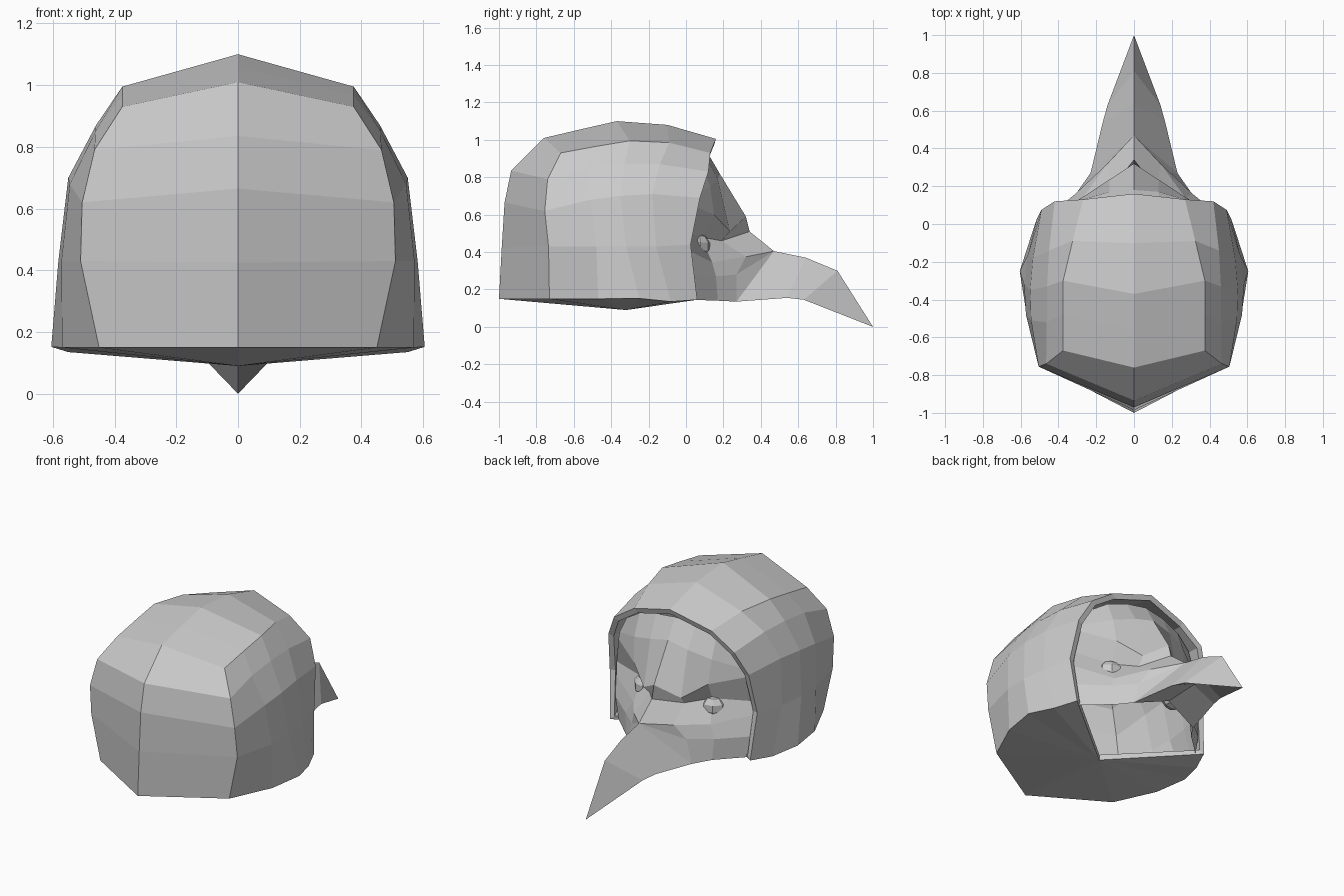
import bpy, bmesh
from mathutils import Vector

if "Cube" in bpy.data.objects:
    bpy.data.objects.remove(bpy.data.objects["Cube"])


def make_half(name, build, thickness=0):
    """Build the +x half with build(bm), then mirror it (and thicken it)."""
    bm = bmesh.new()
    build(bm)
    bmesh.ops.remove_doubles(bm, verts=bm.verts, dist=0.0005)
    bmesh.ops.recalc_face_normals(bm, faces=bm.faces)
    # make normals point away from the middle of the head
    mid = Vector((0, -0.3, 0.45))
    if sum((f.calc_center_median() - mid).dot(f.normal) * f.calc_area() for f in bm.faces) < 0:
        bmesh.ops.reverse_faces(bm, faces=bm.faces)
    me = bpy.data.meshes.new(name)
    bm.to_mesh(me)
    bm.free()
    ob = bpy.data.objects.new(name, me)
    bpy.context.collection.objects.link(ob)
    m = ob.modifiers.new("mirror", 'MIRROR')
    m.use_clip = True
    m.merge_threshold = 0.001
    if thickness:
        s = ob.modifiers.new("shell", 'SOLIDIFY')
        s.thickness = thickness
        s.offset = -1
    return ob


def skin(bm, rows):
    """Bridge neighbouring rows of points with quads."""
    vs = [[bm.verts.new(p) for p in r] for r in rows]
    for a, b in zip(vs, vs[1:]):
        for i in range(len(a) - 1):
            bm.faces.new((a[i], a[i + 1], b[i + 1], b[i]))


# Hood side: rows go up, columns go from the back corner to the front rim
side = [
    [(.45, -.73, .15), (.57, -.47, .15), (.605, -.25, .152), (.55, -.08, .135), (.49, .06, .145)],
    [(.51, -.735, .43), (.572, -.48, .43), (.582, -.32, .43), (.56, -.16, .43), (.515, .025, .44)],
    [(.505, -.755, .62), (.545, -.51, .68), (.55, -.35, .70), (.535, -.18, .71), (.49, .075, .69)],
    [(.465, -.74, .79), (.462, -.52, .85), (.46, -.33, .87), (.45, -.14, .87), (.42, .12, .83)],
    [(.375, -.67, .93), (.375, -.48, .965), (.375, -.30, .995), (.325, -.09, .985), (.27, .13, .93)],
]
# Hood centre line, from the nape over the crown to the front rim
spine = [(0, y, z) for y, z in [(-1, .15), (-.985, .425), (-.97, .665), (-.935, .835), (-.76, 1.01),
                                (-.56, 1.057), (-.37, 1.10), (-.10, 1.08), (.16, 1.005)]]


def hood(bm):
    skin(bm, side)
    skin(bm, [spine, [r[0] for r in side] + side[4][1:]])
    # underside fan, left open below the face
    base = [spine[0]] + side[0]
    for a, b in zip(base, base[1:]):
        bm.faces.new([bm.verts.new(p) for p in (a, b, (0, -.32, .09))])


make_half("hood", hood, 0.035)

# Face rows: forehead, brow, eye hollow, cheek, from the middle outwards
face_rows = [
    [(0, .11, .94), (.14, .10, .92), (.27, .08, .88), (.38, .05, .81)],
    [(0, .18, .82), (.13, .17, .79), (.27, .13, .75), (.45, .02, .69)],
    [(0, .32, .59), (.13, .235, .51), (.26, .15, .60), (.45, .03, .65)],
    [(0, .34, .51), (.12, .19, .46), (.24, .08, .48), (.47, .02, .50)],
    [(0, .47, .405), (.14, .32, .375), (.27, .14, .345), (.48, .01, .41)],
]
corner = (.23, .27, .135)


def face(bm):
    skin(bm, face_rows)
    skin(bm, [face_rows[4][1:],
              [(.19, .27, .28), (.31, .16, .27), (.48, .02, .28)],
              [corner, (.30, .17, .14), (.45, .03, .145)]])
    # cheek edge closing onto the beak root
    for tri in [((0, .47, .405), (.19, .27, .28), (.14, .32, .375)),
                ((0, .47, .405), corner, (.19, .27, .28))]:
        bm.faces.new([bm.verts.new(p) for p in tri])


make_half("face", face)


# Beak: ridge, cutting edge and hollowed underside
def beak(bm):
    skin(bm, [[(0, .47, .405), (0, .64, .37), (0, .81, .30)],
              [corner, (.165, .54, .155), (.14, .63, .145)],
              [(0, .32, .21), (0, .55, .22), (0, .66, .19)]])
    for inner in ((0, .81, .30), (0, .66, .19)):
        bm.faces.new([bm.verts.new(p) for p in (inner, (0, 1, 0), (.14, .63, .145))])


make_half("beak", beak)

# Eyes: shallow faceted bulges set into the hollows
for s in (-1, 1):
    bpy.ops.mesh.primitive_uv_sphere_add(segments=8, ring_count=5, radius=.08,
                                         location=(s * .24, .065, .43))
    eye = bpy.context.object
    eye.name = "eye_left" if s < 0 else "eye_right"
    eye.scale = (1, .8, .85)
    eye.rotation_euler = (0, 0, -s * .5)
